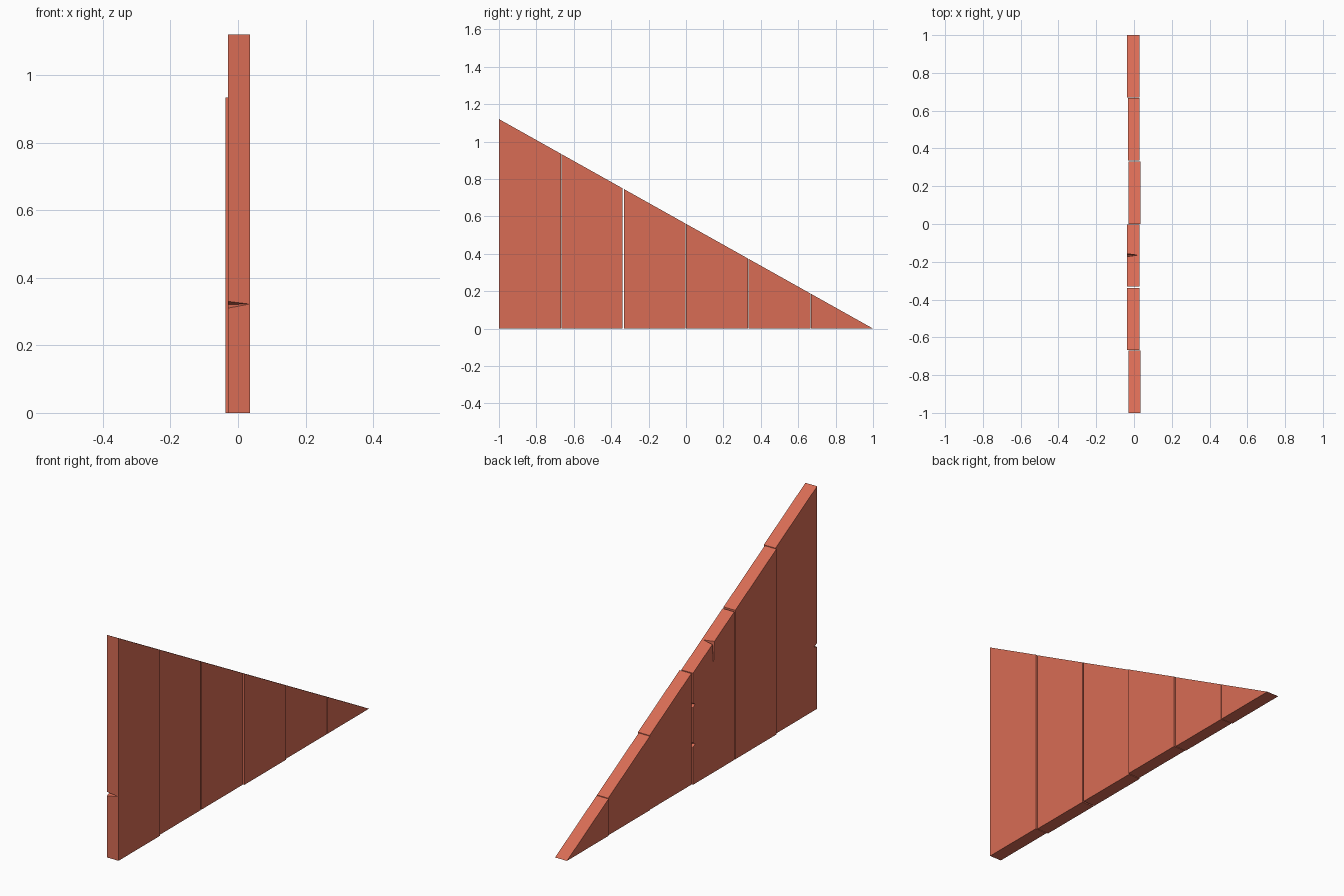
import bpy, bmesh
from mathutils import Vector

if "Cube" in bpy.data.objects:
    bpy.data.objects.remove(bpy.data.objects["Cube"])

mat = bpy.data.materials.new("red_paint")
mat.diffuse_color = (0.69, 0.15, 0.09, 1)
mat.use_nodes = True
mat.node_tree.nodes["Principled BSDF"].inputs["Base Color"].default_value = mat.diffuse_color


def top(y):
    return 0.56 * (1 - y)


def add_mesh(name, bm):
    bmesh.ops.recalc_face_normals(bm, faces=bm.faces)
    me = bpy.data.meshes.new(name)
    bm.to_mesh(me)
    bm.free()
    ob = bpy.data.objects.new(name, me)
    bpy.context.collection.objects.link(ob)
    return ob


# Upright board with a sloping top, extruded through its thickness
def board(name, y0, y1, x0, x1):
    pts = [(y0, 0), (y1, 0), (y1, top(y1)), (y0, top(y0))]
    if top(y1) < 1e-6:
        pts.pop(2)
    bm = bmesh.new()
    f = bm.faces.new([bm.verts.new((x0, y, z)) for y, z in pts])
    r = bmesh.ops.extrude_face_region(bm, geom=[f])
    verts = [v for v in r["geom"] if isinstance(v, bmesh.types.BMVert)]
    bmesh.ops.translate(bm, verts=verts, vec=(x1 - x0, 0, 0))
    ob = add_mesh(name, bm)
    ob.data.materials.append(mat)
    return ob


# Splinter-shaped chip: a and b open on the board edge, p and q are its tips
def chip(ob, a, b, p, q):
    a, b, p, q = map(Vector, (a, b, p, q))
    mid = (p + q) / 2
    bm = bmesh.new()
    for v in (a + (a - mid), b + (b - mid), p, q):
        bm.verts.new(v)
    bmesh.ops.convex_hull(bm, input=bm.verts)
    cut = add_mesh("chip_cutter", bm)
    cut.hide_render = True
    m = ob.modifiers.new("chip", "BOOLEAN")
    m.operation, m.solver, m.object = "DIFFERENCE", "EXACT", cut
    bpy.context.view_layer.objects.active = ob
    bpy.ops.object.modifier_apply(modifier=m.name)
    bpy.data.objects.remove(cut)


# Six boards, each set slightly in or out
spans = [
    (-1.0, -0.669, -0.030, 0.035),
    (-0.666, -0.339, -0.037, 0.028),
    (-0.331, -0.003, -0.037, 0.028),
    (0.001, 0.332, -0.030, 0.035),
    (0.335, 0.666, -0.033, 0.029),
    (0.669, 1.0, -0.037, 0.029),
]
boards = [board(f"board_{i + 1}", *s) for i, s in enumerate(spans)]

# Chip in the front edge
chip(boards[0], (-0.03, -1, 0.31), (-0.03, -1, 0.33),
     (0.034, -1, 0.322), (-0.03, -0.975, 0.321))

# Split in the sloping top of the third board
chip(boards[2], (-0.037, -0.173, top(-0.173)), (-0.037, -0.157, top(-0.157)),
     (0.02, -0.165, top(-0.165)), (-0.037, -0.166, top(-0.165) - 0.12))

# Small chips along the back edge of the third board
for z in (0.2, 0.4):
    chip(boards[2], (-0.037, -0.003, z - 0.012), (-0.037, -0.003, z + 0.012),
         (0.01, -0.003, z), (-0.037, -0.02, z))
